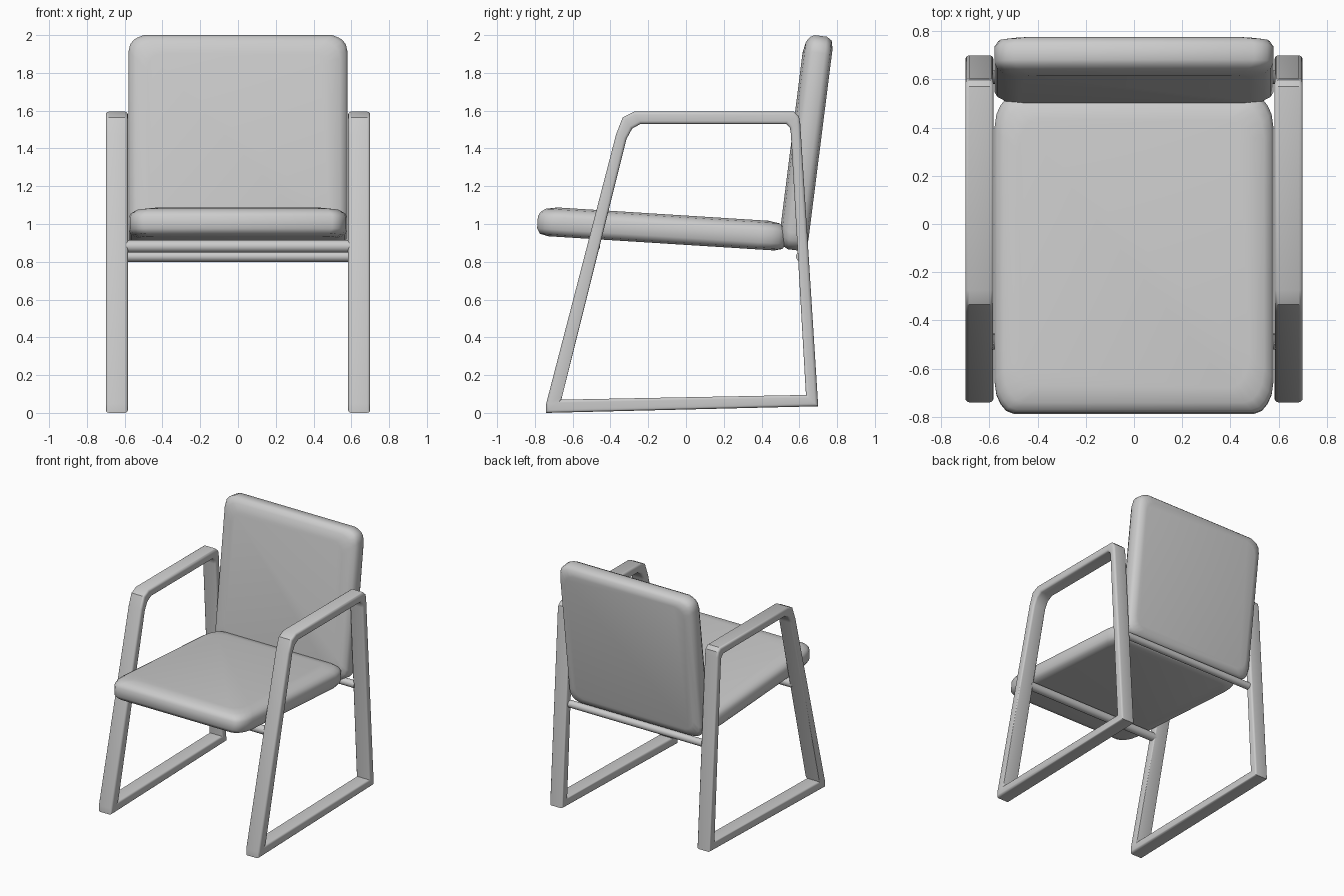
import bpy, bmesh, math
from mathutils import Matrix

if "Cube" in bpy.data.objects:
    bpy.data.objects.remove(bpy.data.objects["Cube"])


def finish(name, bm, angle=50):
    bmesh.ops.recalc_face_normals(bm, faces=bm.faces[:])
    me = bpy.data.meshes.new(name)
    bm.to_mesh(me)
    bm.free()
    ob = bpy.data.objects.new(name, me)
    bpy.context.collection.objects.link(ob)
    bpy.ops.object.select_all(action='DESELECT')
    ob.select_set(True)
    bpy.context.view_layer.objects.active = ob
    bpy.ops.object.shade_smooth_by_angle(angle=math.radians(angle))
    return ob


def cushion(name, hx, hy, corner_y, centre, tilt):
    """Padded slab: stacked rounded-rectangle rings, softer on the upper side."""
    rings = [(.06, -.0775), (.017, -.067), (0, -.04), (0, .025),
             (.012, .048), (.04, .067), (.1, .0775)]
    bm = bmesh.new()
    loops = []
    for inset, z in rings:
        quarter = [(0, corner_y), (.01, corner_y * .55), (.03, corner_y * .28),
                   (.055, .012), (.09, 0)]
        pts = []
        for sx, sy in ((1, 1), (-1, 1), (-1, -1), (1, -1)):
            q = [(sx * (hx - inset - dx * .9), sy * (hy - inset - dy))
                 for dx, dy in quarter]
            pts += q if sx * sy > 0 else q[::-1]
        loops.append([bm.verts.new((x, y, z)) for x, y in pts])
    n = len(loops[0])
    for a, b in zip(loops, loops[1:]):
        for i in range(n):
            j = (i + 1) % n
            bm.faces.new((a[i], a[j], b[j], b[i]))
    bm.faces.new(loops[0])
    bm.faces.new(loops[-1])
    bm.transform(Matrix.Translation(centre) @ Matrix.Rotation(math.radians(tilt), 4, 'X'))
    return finish(name, bm)


def crossbar(name, y, z, r):
    bm = bmesh.new()
    bmesh.ops.create_cone(bm, cap_ends=True, segments=16, radius1=r, radius2=r, depth=1.2)
    bm.transform(Matrix.Translation((0, y, z)) @ Matrix.Rotation(math.pi / 2, 4, 'Y'))
    return finish(name, bm)


# Cushions
cushion("seat", .58, .66, .14, (0, -.127, .975), -3.6)
cushion("backrest", .58, .571, .09, (0, .635, 1.43), 82.8)

# Side frames: closed leg and armrest loop, mirrored
outer = [(-.74, 0), (.70, .035), (.605, 1.53), (.598, 1.57), (.57, 1.595),
         (-.275, 1.595), (-.335, 1.565), (-.37, 1.475), (-.74, .05)]
inner = [(-.66, .07), (.635, .095), (.555, 1.48), (.55, 1.51), (.53, 1.53),
         (-.24, 1.53), (-.285, 1.505), (-.315, 1.45), (-.655, .09)]
bm = bmesh.new()
loops = [[bm.verts.new((x, y, z)) for y, z in pts]
         for x, pts in ((.583, outer), (.70, outer), (.70, inner), (.583, inner))]
n = len(outer)
for k in range(4):
    a, b = loops[k], loops[(k + 1) % 4]
    for i in range(n):
        j = (i + 1) % n
        bm.faces.new((a[i], a[j], b[j], b[i]))
rims = [bm.edges.get((l[i], l[(i + 1) % n])) for l in loops for i in range(n)]
bmesh.ops.bevel(bm, geom=rims, offset=.016, segments=3, profile=.5, affect='EDGES')
frame = finish("side_frames", bm, 35)
mirror = frame.modifiers.new("Mirror", 'MIRROR')
mirror.use_axis[0] = True

# Crossbars under the seat
crossbar("front_crossbar", -.488, .882, .033)
crossbar("rear_crossbar", .61, .828, .028)
